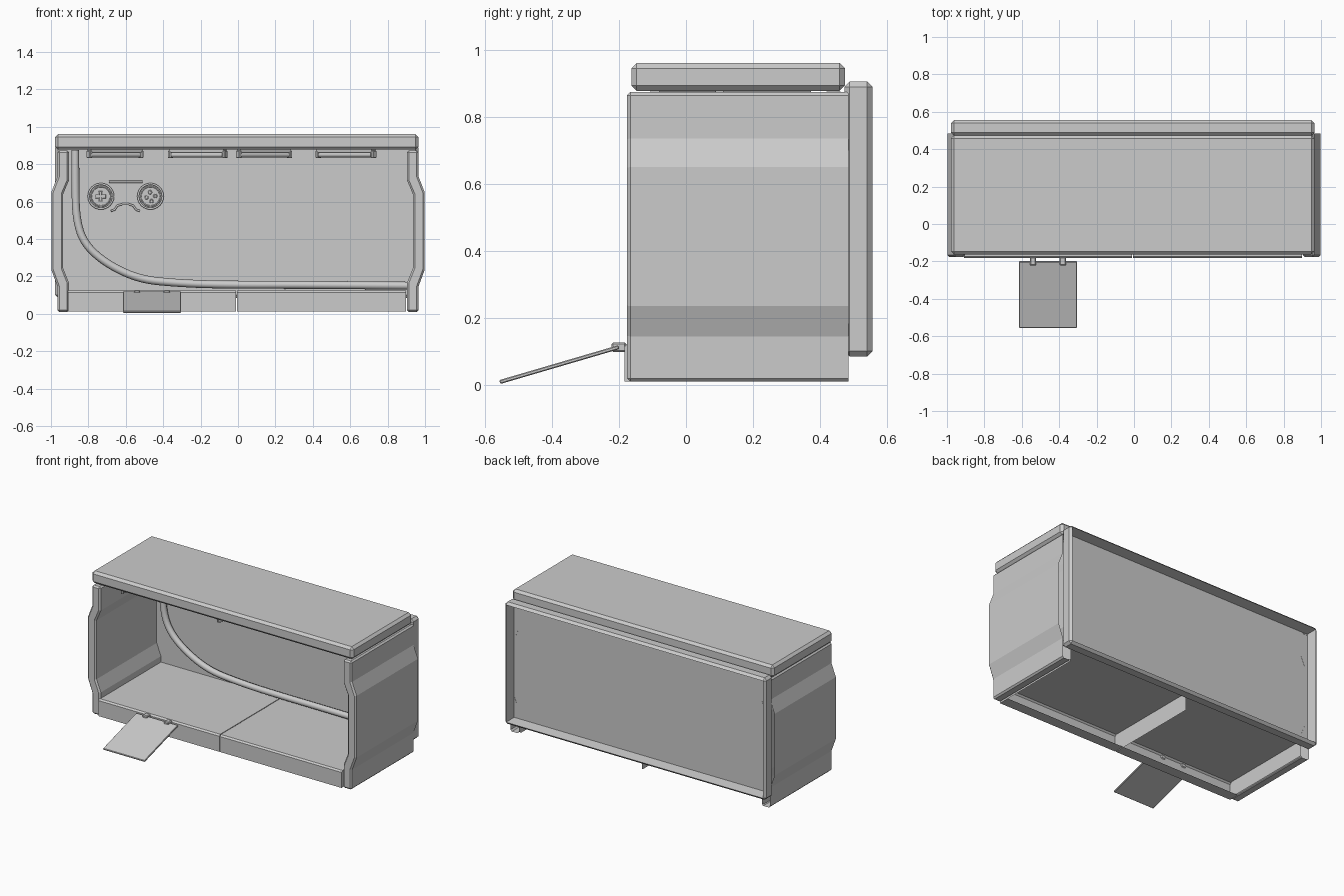
import bpy, bmesh, math
from mathutils import Vector, Matrix

if "Cube" in bpy.data.objects:
    bpy.data.objects.remove(bpy.data.objects["Cube"])


def finish(bm, name, smooth=False):
    bmesh.ops.recalc_face_normals(bm, faces=bm.faces)
    me = bpy.data.meshes.new(name)
    bm.to_mesh(me)
    bm.free()
    ob = bpy.data.objects.new(name, me)
    bpy.context.collection.objects.link(ob)
    if smooth:
        for p in me.polygons:
            p.use_smooth = True
    return ob


def box_bm(lo, hi, bevel=0):
    lo, hi = Vector(lo), Vector(hi)
    bm = bmesh.new()
    bmesh.ops.create_cube(bm, size=1)
    for v in bm.verts:
        v.co = (lo + hi) / 2 + v.co * (hi - lo)
    if bevel:
        bmesh.ops.bevel(bm, geom=bm.edges[:], offset=bevel, segments=1, affect='EDGES')
    return bm


def box(name, lo, hi, bevel=0):
    return finish(box_bm(lo, hi, bevel), name)


def tube(name, pts, r, kind='POLY', res=2, cyclic=False, order=4):
    cu = bpy.data.curves.new(name, 'CURVE')
    cu.dimensions = '3D'
    cu.bevel_depth, cu.bevel_resolution, cu.use_fill_caps = r, res, True
    sp = cu.splines.new(kind)
    sp.points.add(len(pts) - 1)
    for p, c in zip(sp.points, pts):
        p.co = (*c, 1)
    sp.use_cyclic_u = cyclic
    if kind == 'NURBS':
        sp.order_u, sp.use_endpoint_u, sp.resolution_u = order, True, 5
    ob = bpy.data.objects.new(name, cu)
    bpy.context.collection.objects.link(ob)
    return ob


# Roof slab
box("roof", (-0.978, -0.163, 0.877), (0.964, 0.474, 0.96), 0.016)

# Back wall: chamfered tray, hollow towards the rear
bm = box_bm((-0.978, 0.472, 0.085), (0.964, 0.556, 0.905), 0.016)
rear = max(bm.faces, key=lambda f: f.calc_center_median().y)
bmesh.ops.inset_region(bm, faces=[rear], thickness=0.012)
bmesh.ops.translate(bm, verts=rear.verts, vec=(0, -0.072, 0))
finish(bm, "back_wall")

# Side walls: bulged profile run from front to back, open at the rear
profile = [(0.965, 0.01), (0.965, 0.145), (0.998, 0.235), (0.998, 0.65), (0.965, 0.735), (0.965, 0.873),
           (0.903, 0.873), (0.903, 0.715), (0.935, 0.64), (0.935, 0.245), (0.903, 0.165), (0.903, 0.01)]
for side, sx in (("left", -1), ("right", 1)):
    bm = bmesh.new()
    front = bm.faces.new([bm.verts.new((sx * x, 0.485, z)) for x, z in profile])
    ext = bmesh.ops.extrude_face_region(bm, geom=[front], use_keep_orig=False)
    vs = [g for g in ext['geom'] if isinstance(g, bmesh.types.BMVert)]
    bmesh.ops.translate(bm, verts=vs, vec=(0, -0.661, 0))
    back = [f for f in bm.faces if all(v.co.y > 0.48 for v in f.verts)]
    bmesh.ops.delete(bm, geom=back, context='FACES_ONLY')
    bmesh.ops.recalc_face_normals(bm, faces=bm.faces)
    rim = [e for e in bm.edges if len(e.link_faces) == 2 and e.calc_face_angle() > 1]
    bmesh.ops.bevel(bm, geom=rim, offset=0.01, segments=1, affect='EDGES')
    finish(bm, side + "_wall")

# Two floor trays, open underneath and behind, with a small lip under the front
section = [(-0.11, 0.011), (-0.183, 0.011), (-0.183, 0.115), (-0.173, 0.125), (0.475, 0.125)]
for i, (x0, x1) in enumerate(((-0.908, -0.011), (-0.006, 0.898))):
    bm = bmesh.new()
    rows = [[bm.verts.new((x, y, z)) for y, z in section] for x in (x0, x1)]
    for k in range(len(section) - 1):
        bm.faces.new((rows[0][k], rows[0][k + 1], rows[1][k + 1], rows[1][k]))
    for row, x in zip(rows, (x0, x1)):
        bm.faces.new(row + [bm.verts.new((x, 0.475, 0.011))])
    finish(bm, f"floor_tray_{i + 1}")

# Entry ramp with two hinges
top, foot = Vector((0, -0.2, 0.113)), Vector((0, -0.555, 0.009))
d = top - foot
tilt = math.atan2(d.z, d.y)
ramp = box("ramp", (-0.155, -d.length / 2, -0.006), (0.155, d.length / 2, 0.006), 0.003)
ramp.matrix_world = Matrix.Translation((top + foot) / 2 + Vector((-0.46, 0, 0))) @ Matrix.Rotation(tilt, 4, 'X')
for i, x in enumerate((-0.54, -0.38)):
    box(f"hinge_{i + 1}", (x - 0.017, -0.222, 0.098), (x + 0.017, -0.178, 0.127), 0.005)

# Strip lamps set diagonally under the roof
lamps = [((-0.795, -0.092), (-0.52, 0.095)), ((-0.36, 0.095), (-0.07, -0.092)),
         ((0.005, 0.1), (0.275, 0.288)), ((0.43, 0.36), (0.725, 0.1))]
for i, (a, b) in enumerate(lamps):
    a, b = Vector((*a, 0)), Vector((*b, 0))
    d, h = b - a, (b - a).length / 2
    mw = Matrix.Translation((a + b) / 2) @ Matrix.Rotation(math.atan2(d.y, d.x), 4, 'Z')
    parts = [box(f"lamp_{i + 1}_base", (-h, -0.016, 0.862), (h, 0.016, 0.879)),
             tube(f"lamp_{i + 1}_bulb", [(-h, 0, 0.849), (h, 0, 0.849)], 0.013)]
    parts += [box(f"lamp_{i + 1}_cap_{n}", (s * h - 0.009, -0.017, 0.832), (s * h + 0.009, 0.017, 0.872), 0.004)
              for n, s in (("a", -1), ("b", 1))]
    for p in parts:
        p.matrix_world = mw

# Sweeping pipe along the back wall
path = [(-0.87, 0.875), (-0.87, 0.7), (-0.865, 0.5), (-0.82, 0.37), (-0.7, 0.265),
        (-0.53, 0.185), (-0.34, 0.165), (-0.1, 0.155), (0.4, 0.155), (0.92, 0.15)]
tube("wall_pipe", [(x, 0.44, z) for x, z in path], 0.021, 'NURBS', order=3)

# Gamepad outline sign on the back wall
Y = 0.466


def ring(name, cx, cz, r, t, n=24):
    tube(name, [(cx + r * math.cos(k * math.tau / n), Y, cz + r * math.sin(k * math.tau / n))
                for k in range(n)], t, res=1, cyclic=True)


for side, cx in (("left", -0.733), ("right", -0.468)):
    ring(f"sign_{side}_outer_ring", cx, 0.628, 0.066, 0.006)
    ring(f"sign_{side}_inner_ring", cx, 0.628, 0.052, 0.004)
cross = [(1, 3), (1, 1), (3, 1), (3, -1), (1, -1), (1, -3),
         (-1, -3), (-1, -1), (-3, -1), (-3, 1), (-1, 1), (-1, 3)]
tube("sign_cross", [(-0.735 + x * 0.0085, Y, 0.628 + z * 0.0085) for x, z in cross], 0.004, res=1, cyclic=True)
for k in range(4):
    a = k * math.pi / 2 + 0.15
    ring(f"sign_button_{k + 1}", -0.466 + 0.024 * math.cos(a), 0.626 + 0.024 * math.sin(a), 0.009, 0.003, 10)
tube("sign_top_bar", [(-0.69, Y, 0.705), (-0.51, Y, 0.705)], 0.007)
grip = [(-0.68, 0.55), (-0.66, 0.556), (-0.645, 0.578), (-0.62, 0.586), (-0.585, 0.586),
        (-0.56, 0.578), (-0.545, 0.556), (-0.525, 0.55)]
tube("sign_lower_curve", [(x, Y, z) for x, z in grip], 0.006, res=1)
